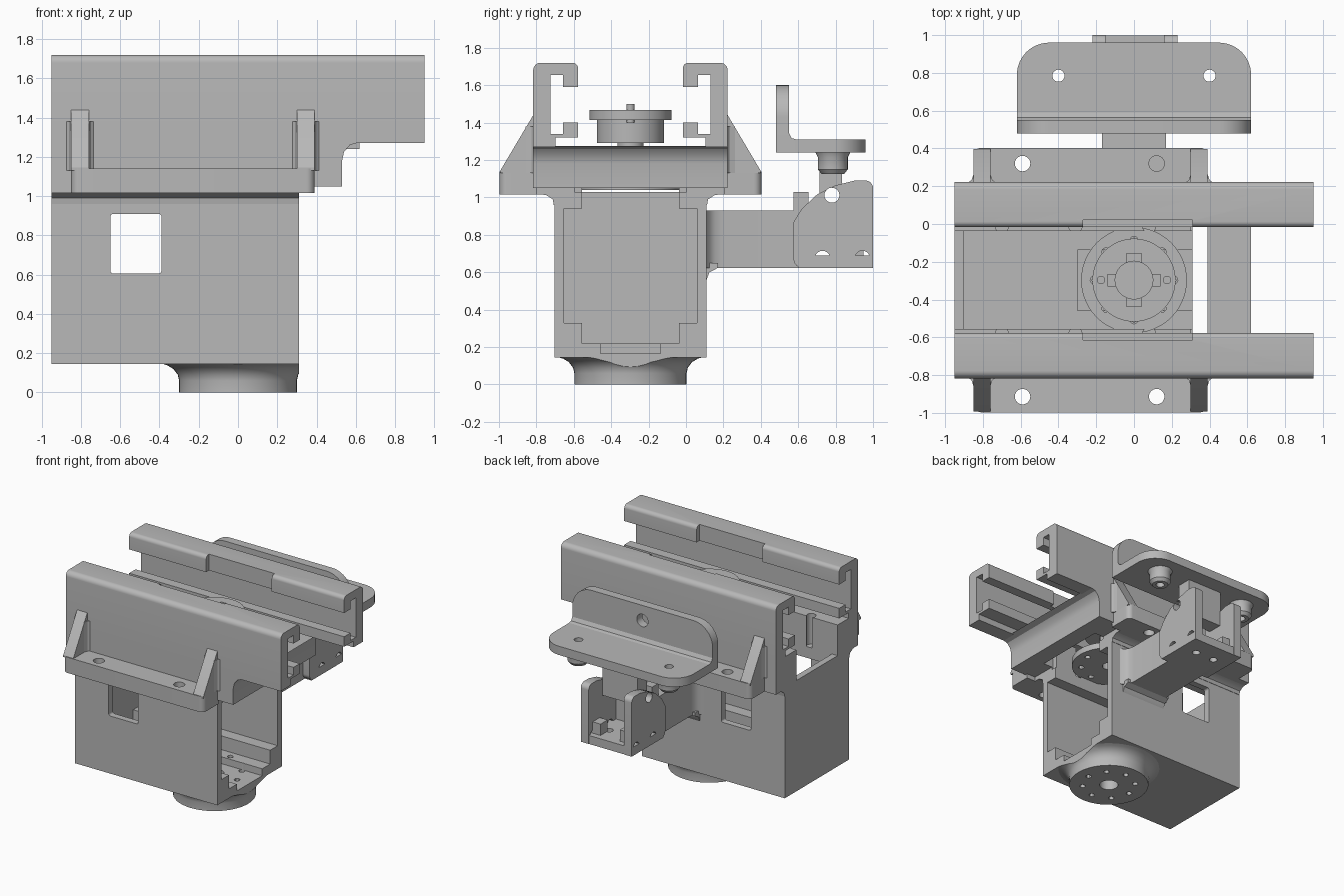
import bpy, bmesh, math
from mathutils import Vector

if "Cube" in bpy.data.objects:
    bpy.data.objects.remove(bpy.data.objects["Cube"])

GREY = (0.48, 0.48, 0.48, 1)
mat = bpy.data.materials.new("plain grey")
mat.use_nodes = True
mat.diffuse_color = GREY
next(n for n in mat.node_tree.nodes if n.type == "BSDF_PRINCIPLED").inputs["Base Color"].default_value = GREY

YC = -0.297  # middle of the housing in y


def finish(name, bm):
    bmesh.ops.recalc_face_normals(bm, faces=bm.faces[:])
    me = bpy.data.meshes.new(name)
    bm.to_mesh(me)
    bm.free()
    me.materials.append(mat)
    ob = bpy.data.objects.new(name, me)
    bpy.context.collection.objects.link(ob)
    return ob


def prism(name, pts, axis, a, b):
    """Extrude a flat outline along an axis from a to b."""
    place = {"x": lambda u, v, w: (w, u, v),
             "y": lambda u, v, w: (u, w, v),
             "z": lambda u, v, w: (u, v, w)}[axis]
    bm = bmesh.new()
    f = bm.faces.new([bm.verts.new(place(u, v, a)) for u, v in pts])
    r = bmesh.ops.extrude_face_region(bm, geom=[f])
    move = Vector(place(0, 0, b - a))
    bmesh.ops.translate(bm, vec=move, verts=[g for g in r["geom"] if isinstance(g, bmesh.types.BMVert)])
    return finish(name, bm)


def box(name, x0, x1, y0, y1, z0, z1):
    return prism(name, [(x0, y0), (x1, y0), (x1, y1), (x0, y1)], "z", z0, z1)


def cyl(name, r, u, v, a, b, axis="z", n=32):
    ring = [(u + r * math.cos(2 * math.pi * i / n), v + r * math.sin(2 * math.pi * i / n)) for i in range(n)]
    return prism(name, ring, axis, a, b)


def rounded(corners, n=6):
    """Outline from (u, v, radius) corners."""
    out = []
    for i, (u, v, r) in enumerate(corners):
        p = Vector((u, v))
        if not r:
            out.append((u, v))
            continue
        d0 = (Vector(corners[i - 1][:2]) - p).normalized()
        d1 = (Vector(corners[(i + 1) % len(corners)][:2]) - p).normalized()
        half = d0.angle(d1) / 2
        c = p + (d0 + d1).normalized() * r / math.sin(half)
        s, e = p + d0 * r / math.tan(half) - c, p + d1 * r / math.tan(half) - c
        for k in range(n + 1):
            q = s.lerp(e, k / n).normalized() * r + c
            out.append((q.x, q.y))
    return out


def lathe(name, profile, x, y, n=48):
    bm = bmesh.new()
    vs = [bm.verts.new((x + r, y, z)) for r, z in profile]
    es = [bm.edges.new(p) for p in zip(vs, vs[1:])]
    bmesh.ops.spin(bm, geom=vs + es, cent=(x, y, 0), axis=(0, 0, 1), angle=2 * math.pi, steps=n)
    bmesh.ops.remove_doubles(bm, verts=bm.verts[:], dist=0.0005)
    return finish(name, bm)


def cut(ob, cutters):
    for c in cutters:
        c.hide_render = True
        m = ob.modifiers.new("cut", "BOOLEAN")
        m.operation, m.solver, m.object = "DIFFERENCE", "EXACT", c
        bpy.context.view_layer.objects.active = ob
        bpy.ops.object.modifier_apply(modifier=m.name)
        bpy.data.objects.remove(c)
    return ob


def screw_ring(r, z0, z1):
    return [cyl("cutter", 0.022, r * math.cos(k * math.pi / 4), YC + r * math.sin(k * math.pi / 4), z0, z1, n=12)
            for k in range(8)]


# Housing: box open at one end and on top, with side windows
housing = box("housing", -0.95, 0.31, YC - 0.407, YC + 0.407, 0.145, 1.03)
cut(housing, [
    box("cutter", -0.9, 0.5, YC - 0.355, YC + 0.355, 0.33, 0.94),
    box("cutter", -0.9, 0.5, YC - 0.26, YC + 0.26, 0.22, 1.2),
    box("cutter", -0.3, 0.5, YC - 0.16, YC + 0.16, 0.165, 0.3),
    prism("cutter", rounded([(-0.65, 0.605, .015), (-0.39, 0.605, .015), (-0.39, 0.91, .015), (-0.65, 0.91, .015)]),
          "y", -1, 0.5),
    cyl("cutter", 0.07, 0, YC, 0, 0.3)] + screw_ring(0.2, 0, 0.3))

# Flared round foot, trimmed flush with the open end
foot = lathe("foot", [(0, 0), (0.3, 0), (0.3, 0.06), (0.307, 0.09), (0.33, 0.12), (0.36, 0.138), (0.4, 0.15), (0, 0.15)],
             0, YC)
cut(foot, [box("cutter", 0.31, 0.6, -1, 0.5, -0.1, 0.3),
           cyl("cutter", 0.07, 0, YC, -0.1, 0.3)] + screw_ring(0.2, -0.1, 0.3))

# Rail carrier with a cross bar at the open end
carrier = prism("rail_carrier", [(-0.95, 1.015), (0.31, 1.015), (0.31, 1.05), (0.53, 1.05), (0.53, 1.18),
                                 (0.54, 1.225), (0.57, 1.26), (0.62, 1.275), (-0.95, 1.275)],
                "y", YC - 0.52, YC + 0.52)
cut(carrier, [box("cutter", -1.1, 0.31, YC - 0.26, YC + 0.26, 0.9, 1.4),
              box("cutter", 0.3, 0.39, YC - 0.3, YC + 0.3, 0.9, 1.4)]
    + [cyl("cutter", 0.035, x, YC + s * 0.285, 0.9, 1.4, n=16) for x in (-0.7, -0.31, 0.08) for s in (1, -1)])

for s, side in ((1, "back"), (-1, "front")):
    def y(v):
        return YC + s * v

    # C-shaped rail with a shallow relief in its upper lip
    outline = rounded([(0.40, 1.27, 0), (0.52, 1.27, 0), (0.52, 1.72, .04), (0.28, 1.72, .03), (0.28, 1.59, 0),
                       (0.36, 1.59, 0), (0.36, 1.655, 0), (0.427, 1.655, 0), (0.427, 1.34, 0), (0.36, 1.34, 0),
                       (0.36, 1.4, 0), (0.28, 1.4, 0), (0.28, 1.32, 0), (0.40, 1.32, 0)])
    rail = prism(side + "_rail", [(y(v), z) for v, z in outline], "x", -0.95, 0.95)
    cut(rail, [box("cutter", -0.27, 0.31, YC - 0.317, YC + 0.317, 1.5, 1.8)])

    # Overhang under the rail blended into the housing wall
    prism(side + "_fillet", [(y(0.39), 0.96), (y(0.41), 0.96), (y(0.415), 0.99), (y(0.45), 1.012), (y(0.5), 1.02),
                             (y(0.39), 1.02)], "x", -0.95, 0.31)

    # Mounting flange with screw holes and two gussets
    plan = rounded([(-0.85, 0.5, 0), (0.39, 0.5, 0), (0.39, 0.70, .04), (-0.85, 0.70, .04)])
    flange = prism(side + "_flange", [(u, y(v)) for u, v in plan], "z", 1.015, 1.14)
    cut(flange, [cyl("cutter", 0.041, x, y(0.617), 0.9, 1.3) for x in (-0.59, 0.12)])
    for i, x in enumerate((-0.85, 0.30)):
        prism(f"{side}_gusset_{i + 1}", [(y(0.5), 1.13), (y(0.695), 1.13), (y(0.695), 1.145), (y(0.52), 1.44),
                                         (y(0.5), 1.46)], "x", x, x + 0.09)
        # Flared root of the gusset
        for a, b in ((x - 0.03, x), (x + 0.12, x + 0.09)):
            prism(f"{side}_gusset_root_{i + 1}", [(a, y(0.515)), (b, y(0.515)), (b, y(0.56)),
                                                  ((a + 2 * b) / 3, y(0.53))], "z", 1.13, 1.38)

# Output wheel: lower disc, neck and grooved pulley
disc = lathe("drive_disc", [(0, 1.04), (0.28, 1.04), (0.28, 1.09), (0.07, 1.09), (0.07, 1.3), (0, 1.3)], 0, YC)
cut(disc, screw_ring(0.21, 1, 1.2) + [cyl("cutter", 0.05, 0, YC, 1, 1.15)])
pulley = lathe("pulley", [(0, 1.29), (0.18, 1.29), (0.18, 1.415), (0.22, 1.415), (0.22, 1.468), (0, 1.468)], 0, YC)
cut(pulley, [cyl("cutter", 0.1, 0, YC, 1.38, 1.6),
             box("cutter", -0.14, 0.14, YC - 0.03, YC + 0.03, 1.4, 1.6),
             box("cutter", -0.04, 0.04, YC - 0.14, YC + 0.14, 1.4, 1.6)])
for x in (-0.175, 0.175):
    cyl("pulley_pin", 0.022, x, YC, 1.4, 1.5, n=16)

# Rear arm, blended into the housing
side_curve = [(0.25, 0.1), (0.2, 0.125), (0.178, 0.155), (0.17, 0.2), (0.17, 0.64)]
prism("arm", side_curve + [(-u, v) for u, v in reversed(side_curve)], "z", 0.622, 0.93)
prism("arm_fillet", [(0.1, 0.55), (0.11, 0.56), (0.125, 0.6), (0.17, 0.623), (0.17, 0.65), (0.1, 0.65)],
      "x", -0.2, 0.2)

# Hinge fork: floor, two cheeks and stops
floor = box("fork_floor", -0.22, 0.23, 0.6, 0.998, 0.622, 0.69)
cut(floor, [cyl("cutter", 0.03, x, 0.84, 0.5, 0.8, n=16) for x in (-0.08, 0.09)])
cheek = rounded([(0.575, 0.622, .05), (1.0, 0.622, 0), (1.0, 1.09, .04), (0.9, 1.09, 0), (0.8, 1.065, 0),
                 (0.7, 1.015, 0), (0.62, 0.94, 0), (0.575, 0.87, .03)])
for name, x in (("right_cheek", -0.22), ("left_cheek", 0.16)):
    ob = prism(name, cheek, "x", x, x + 0.07)
    cut(ob, [cyl("cutter", 0.04, v, z, -0.5, 0.5, "x") for v, z in ((0.78, 1.012), (0.73, 0.675), (0.943, 0.675))])
for x in (-0.16, 0.09):
    box("fork_stop", x, x + 0.08, 0.575, 0.655, 0.68, 1.03)
    box("fork_step", x, x + 0.08, 0.86, 0.95, 0.68, 0.78)

# Tilting platform with upright, hinge tongue and standoffs
plate = prism("platform", rounded([(-0.62, 0.48, 0), (0.62, 0.48, 0), (0.62, 0.96, .17), (-0.62, 0.96, .17)], 10),
              "z", 1.24, 1.31)
upright = prism("platform_upright", rounded([(-0.62, 1.24, 0), (0.62, 1.24, 0), (0.62, 1.6, .17), (-0.62, 1.6, .17)], 10),
                "y", 0.48, 0.55)
cut(upright, [cyl("cutter", 0.05, 0, 1.48, 0.3, 0.8, "y")])
prism("inner_fillet", [(0.54, 1.3), (0.59, 1.31), (0.565, 1.317), (0.55, 1.345), (0.54, 1.345)], "x", -0.62, 0.62)
tongue = box("hinge_tongue", -0.155, 0.155, 0.715, 0.835, 0.95, 1.25)
cut(tongue, [cyl("cutter", 0.04, 0.78, 1.012, -0.5, 0.5, "x")])
holes = []
for x in (-0.4, 0.4):
    post = lathe("standoff", [(0, 1.125), (0.06, 1.125), (0.08, 1.15), (0.08, 1.215), (0.095, 1.245), (0, 1.245)],
                 x, 0.785, 32)
    cut(post, [cyl("cutter", 0.032, x, 0.785, 1, 1.4)])
    holes.append(cyl("cutter", 0.032, x, 0.785, 1, 1.5))
cut(plate, holes)

# Smooth the round surfaces and keep crisp edges
bpy.ops.object.select_all(action="DESELECT")
for ob in bpy.context.scene.objects:
    if ob.type == "MESH" and mat.name in ob.data.materials:
        ob.select_set(True)
        bpy.context.view_layer.objects.active = ob
bpy.ops.object.shade_smooth_by_angle(angle=math.radians(30))
